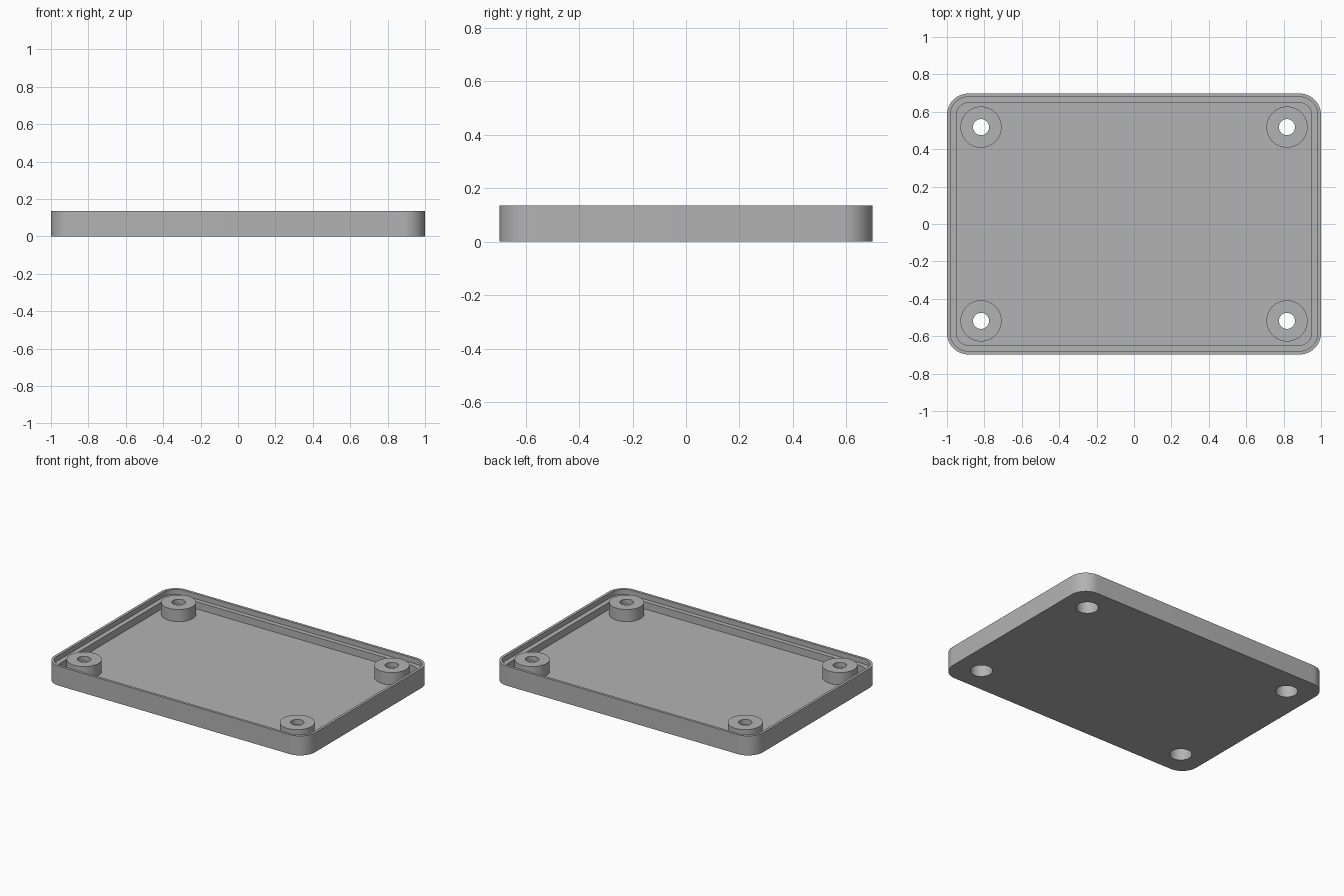
import bpy
import bmesh
from math import sin, cos, pi

cube = bpy.data.objects.get("Cube")
if cube:
    bpy.data.objects.remove(cube, do_unlink=True)

WIDTH, DEPTH, HEIGHT, RADIUS = 2.0, 1.395, 0.135, 0.115
FLOOR, LEDGE = 0.05, 0.1
POST_X, POST_Y = 0.818, 0.518

# Single plastic colour
grey = bpy.data.materials.new("grey plastic")
grey.use_nodes = True
colour = (0.45, 0.45, 0.45, 1)
grey.diffuse_color = colour
grey.node_tree.nodes["Principled BSDF"].inputs["Base Color"].default_value = colour


def rounded_loop(bm, inset, z, steps=12):
    """Ring of vertices round a rectangle with rounded corners."""
    r = RADIUS - inset
    cx, cy = WIDTH / 2 - RADIUS, DEPTH / 2 - RADIUS
    ring = []
    for k, (sx, sy) in enumerate([(1, 1), (-1, 1), (-1, -1), (1, -1)]):
        for i in range(steps + 1):
            a = (k + i / steps) * pi / 2
            ring.append(bm.verts.new((sx * cx + r * cos(a), sy * cy + r * sin(a), z)))
    return ring


def make_object(name, bm):
    bmesh.ops.recalc_face_normals(bm, faces=bm.faces)
    mesh = bpy.data.meshes.new(name)
    bm.to_mesh(mesh)
    bm.free()
    mesh.materials.append(grey)
    obj = bpy.data.objects.new(name, mesh)
    bpy.context.collection.objects.link(obj)
    return obj


def cylinders(name, radius, z0, z1):
    """Four matching cylinders, one in each corner."""
    bm = bmesh.new()
    for x in (-POST_X, POST_X):
        for y in (-POST_Y, POST_Y):
            made = bmesh.ops.create_cone(bm, cap_ends=True, segments=48, radius1=radius,
                                         radius2=radius, depth=z1 - z0)
            bmesh.ops.translate(bm, verts=made["verts"], vec=(x, y, (z0 + z1) / 2))
    return make_object(name, bm)


def apply_boolean(target, tool, operation):
    mod = target.modifiers.new(operation.title(), "BOOLEAN")
    mod.operation, mod.solver, mod.object = operation, "EXACT", tool
    bpy.context.view_layer.objects.active = target
    bpy.ops.object.modifier_apply(modifier=mod.name)
    bpy.data.objects.remove(tool, do_unlink=True)


# Tray: outer wall, thin lip, inner ledge and floor
bm = bmesh.new()
profile = [(0, 0), (0, HEIGHT), (0.018, HEIGHT), (0.018, LEDGE), (0.05, LEDGE), (0.05, FLOOR)]
rings = [rounded_loop(bm, inset, z) for inset, z in profile]
for low, high in zip(rings, rings[1:]):
    for i in range(len(low)):
        j = (i + 1) % len(low)
        bm.faces.new((low[i], low[j], high[j], high[i]))
bm.faces.new(rings[0])
bm.faces.new(rings[-1])
tray = make_object("tray", bm)

# Screw posts, through holes and wide screw head recesses from below
apply_boolean(tray, cylinders("screw_posts", 0.11, FLOOR - 0.02, HEIGHT - 0.001), "UNION")
apply_boolean(tray, cylinders("screw_holes", 0.043, -0.1, 0.3), "DIFFERENCE")
apply_boolean(tray, cylinders("screw_recesses", 0.07, -0.1, 0.1), "DIFFERENCE")

bpy.ops.object.select_all(action="DESELECT")
tray.select_set(True)
bpy.context.view_layer.objects.active = tray
bpy.ops.object.shade_smooth_by_angle(angle=pi / 6)
